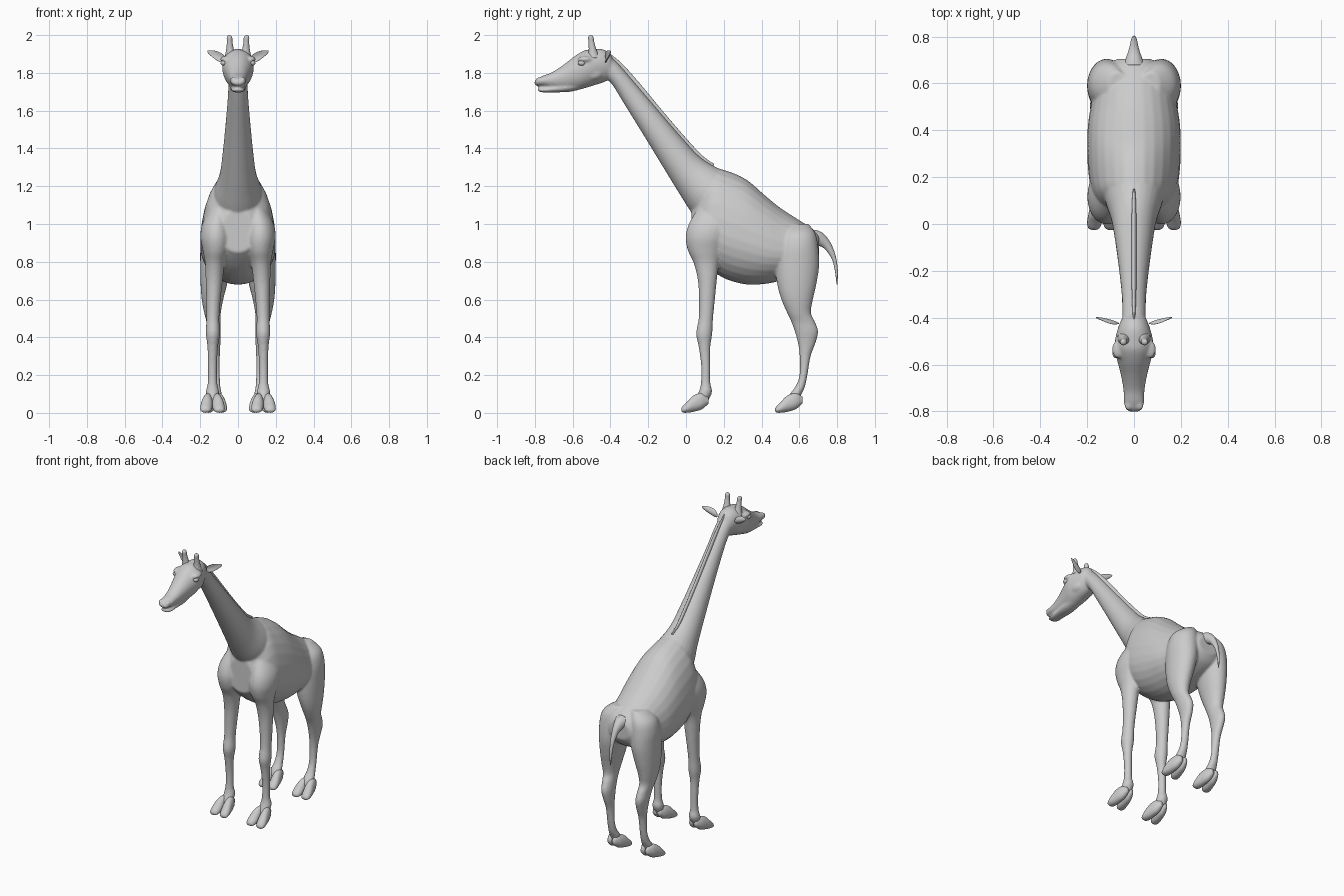
import bpy, bmesh, math
from mathutils import Matrix, Vector


def finish(bm, name):
    bmesh.ops.recalc_face_normals(bm, faces=bm.faces)
    me = bpy.data.meshes.new(name)
    bm.to_mesh(me)
    bm.free()
    for p in me.polygons:
        p.use_smooth = True
    ob = bpy.data.objects.new(name, me)
    bpy.context.collection.objects.link(ob)
    return ob


def spline(rows, steps=5):
    """Catmull-Rom interpolation of the ring parameters."""
    out = []
    for i in range(len(rows) - 1):
        p0, p1 = rows[max(i - 1, 0)], rows[i]
        p2, p3 = rows[i + 1], rows[min(i + 2, len(rows) - 1)]
        for k in range(steps):
            t = k / steps
            out.append([0.5 * (2 * b + (c - a) * t + (2 * a - 5 * b + 4 * c - d) * t * t
                               + (3 * b - a - 3 * c + d) * t ** 3)
                        for a, b, c, d in zip(p0, p1, p2, p3)])
    return out + [list(rows[-1])]


def loft(name, rows, f=0.5, n=28):
    """Skin rings (y1, z1, y2, z2, half width, centre x); f = where the ring is widest."""
    bm = bmesh.new()
    rings = []
    for y1, z1, y2, z2, hw, xc in spline(rows):
        ring = []
        for i in range(n):
            t = 2 * math.pi * i / n
            s = math.sin(t)
            u = f + s * ((1 - f) if s > 0 else f)
            ring.append(bm.verts.new((xc + hw * math.cos(t), y1 + (y2 - y1) * u, z1 + (z2 - z1) * u)))
        rings.append(ring)
    for r, q in zip(rings, rings[1:]):
        for i in range(n):
            j = (i + 1) % n
            bm.faces.new((r[i], r[j], q[j], q[i]))
    bm.faces.new(rings[0])
    bm.faces.new(rings[-1])
    return finish(bm, name)


def ellipsoid(name, loc, rad):
    bm = bmesh.new()
    bmesh.ops.create_uvsphere(bm, u_segments=24, v_segments=14, radius=1,
                              matrix=Matrix.Translation(loc) @ Matrix.Diagonal((*rad, 1)))
    return finish(bm, name)


fused = []

# Torso: y, bottom z, top z, half width
torso = [(.03, .85, 1.08, .09), (.08, .80, 1.20, .15), (.14, .75, 1.29, .18), (.22, .705, 1.28, .195),
         (.32, .68, 1.235, .2), (.42, .683, 1.15, .197), (.5, .70, 1.085, .185), (.6, .73, 1.02, .165),
         (.67, .77, .975, .13), (.705, .82, .94, .07)]
fused.append(loft("torso", [(y, a, y, b, w, 0) for y, a, b, w in torso], .4))

# Neck: front point, back point, half width
neck = [(.10, .98, .30, 1.235, .14), (.03, 1.06, .19, 1.285, .125), (-.035, 1.16, .08, 1.35, .097),
        (-.13, 1.315, -.02, 1.455, .08), (-.24, 1.495, -.145, 1.6, .064), (-.33, 1.64, -.26, 1.735, .053),
        (-.385, 1.73, -.355, 1.845, .05), (-.43, 1.78, -.425, 1.91, .05)]
fused.append(loft("neck", [(*r, 0) for r in neck]))

# Skull with upper muzzle, and lower jaw
skull = [(-.39, 1.78, 1.88, .04), (-.41, 1.762, 1.91, .055), (-.45, 1.745, 1.927, .07), (-.5, 1.73, 1.925, .082),
         (-.54, 1.718, 1.918, .083), (-.59, 1.708, 1.888, .07), (-.65, 1.708, 1.842, .055),
         (-.71, 1.718, 1.803, .045), (-.76, 1.729, 1.784, .043), (-.79, 1.732, 1.768, .035), (-.802, 1.74, 1.755, .018)]
fused.append(loft("skull", [(y, a, y, b, w, 0) for y, a, b, w in skull], .55))
jaw = [(-.55, 1.715, 1.76, .04), (-.62, 1.699, 1.75, .044), (-.7, 1.697, 1.73, .038), (-.75, 1.696, 1.721, .036),
       (-.775, 1.7, 1.72, .03), (-.785, 1.706, 1.716, .015)]
fused.append(loft("jaw", [(y, a, y, b, w, 0) for y, a, b, w in jaw]))

# Legs: z, front y, back y, half width, centre x
front_leg = [(1.15, .10, .20, .03, .07), (1.08, .06, .24, .055, .095), (1.0, .015, .25, .075, .115),
             (.93, -.002, .23, .082, .117), (.86, .01, .2, .07, .117), (.79, .042, .175, .052, .122),
             (.7, .063, .163, .045, .126), (.6, .069, .153, .038, .13), (.5, .067, .143, .034, .133),
             (.42, .054, .139, .037, .133), (.35, .067, .129, .028, .134), (.25, .08, .128, .024, .135),
             (.16, .079, .129, .025, .135), (.11, .067, .138, .035, .135), (.06, .04, .115, .03, .135)]
hind_leg = [(1.0, .54, .65, .04, .07), (.95, .505, .685, .075, .1), (.88, .485, .70, .087, .111),
            (.78, .473, .705, .082, .118), (.68, .483, .69, .07, .128), (.6, .505, .672, .057, .135),
            (.53, .535, .662, .044, .135), (.48, .558, .684, .037, .13), (.43, .576, .70, .035, .127),
            (.37, .592, .686, .03, .123), (.3, .602, .66, .025, .121), (.2, .601, .643, .024, .12),
            (.14, .579, .63, .027, .12), (.1, .55, .612, .034, .12), (.06, .53, .595, .03, .12)]
for s in (-1, 1):
    for name, leg in (("front_leg", front_leg), ("hind_leg", hind_leg)):
        fused.append(loft(name, [(a, z, b, z, w, s * x) for z, a, b, w, x in leg]))
    # Brows, cheeks and nostril swellings
    fused.append(ellipsoid("brow", (s * .068, -.535, 1.872), (.026, .04, .017)))
    fused.append(ellipsoid("cheek", (s * .05, -.5, 1.8), (.025, .06, .04)))
    fused.append(ellipsoid("nostril", (s * .024, -.775, 1.765), (.016, .02, .013)))

# Fuse the flesh parts into one smooth skin
bpy.ops.object.select_all(action='DESELECT')
for ob in fused:
    ob.select_set(True)
bpy.context.view_layer.objects.active = fused[0]
bpy.ops.object.join()
body = bpy.context.object
body.name = "body"
remesh = body.modifiers.new("fuse", 'REMESH')
remesh.mode = 'VOXEL'
remesh.voxel_size = .007
remesh.use_smooth_shade = True
relax = body.modifiers.new("relax", 'SMOOTH')
relax.factor = .5
relax.iterations = 5
bpy.ops.object.convert(target='MESH')

# Tail
tail = [(.66, .88, .68, .97, .05), (.70, .885, .72, .955, .034), (.737, .865, .76, .91, .021),
        (.772, .815, .79, .84, .014), (.787, .76, .803, .765, .009), (.795, .70, .803, .70, .005),
        (.797, .68, .801, .68, .002)]
loft("tail", [(*r, 0) for r in tail])

# Mane: thin ridge along the back of the neck
mane = [(.14, 1.29, .15, 1.318, .005), (.07, 1.34, .087, 1.362, .009), (-.03, 1.44, -.012, 1.468, .01),
        (-.15, 1.58, -.135, 1.612, .01), (-.26, 1.71, -.245, 1.745, .01), (-.35, 1.82, -.338, 1.848, .008),
        (-.41, 1.885, -.405, 1.905, .004)]
loft("mane", [(*r, 0) for r in mane], n=16)

# Cloven toes: distance behind tip, bottom z, top z, half width, sideways offset
toe = [(.145, .05, .085, .012, .016), (.11, .02, .105, .026, .022), (.065, .006, .092, .031, .029),
       (.03, .001, .058, .031, .034), (.008, .002, .036, .024, .036), (0, .01, .024, .01, .036)]
horn = [(1.88, -.52, -.455, .03, .041), (1.92, -.515, -.473, .021, .042), (1.96, -.516, -.485, .015, .044),
        (1.985, -.518, -.489, .0145, .045), (1.996, -.514, -.494, .01, .046), (2.0, -.507, -.501, .003, .046)]
for s in (-1, 1):
    for name, tip, xc in (("front_toe", -.025, .135), ("hind_toe", .472, .123)):
        for k in (-1, 1):
            loft(name, [(tip + d, a, tip + d, b, w, s * xc + k * o) for d, a, b, w, o in toe], .4, 20)

    # Horns
    loft("horn", [(a, z, b, z, w, s * x) for z, a, b, w, x in horn], n=20)

    # Eyes
    ellipsoid("eye", (s * .076, -.553, 1.852), (.016, .02, .014))

    # Ears: cupped leaf shapes pointing outwards
    bm = bmesh.new()
    bmesh.ops.create_uvsphere(bm, u_segments=24, v_segments=16, radius=1)
    for v in bm.verts:
        x, y, z = v.co
        leaf = 1 - .35 * x
        up = z * .024 * leaf
        out = x * .05
        v.co = Vector((s * (.113 + out), -.412 + y * .007 + .25 * out - 16 * up * up,
                       1.891 + up + .45 * out))
    finish(bm, "ear")
